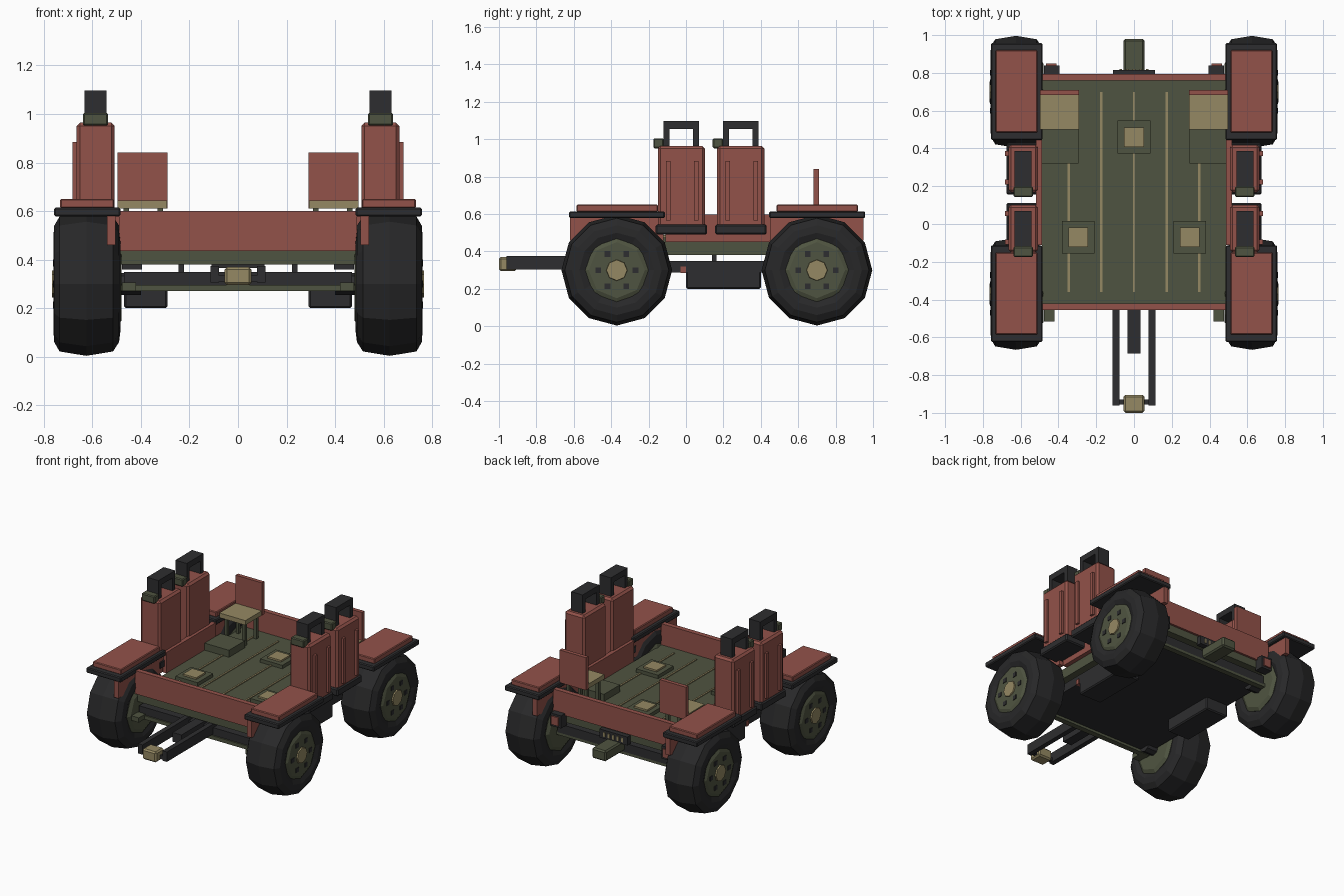
import bpy, bmesh, math
from mathutils import Matrix


def material(name, r, g, b):
    m = bpy.data.materials.new(name)
    m.diffuse_color = (r, g, b, 1)
    return m


RED = material("faded_red", 0.29, 0.085, 0.068)
GREEN = material("olive_green", 0.078, 0.088, 0.052)
TAN = material("sand_tan", 0.30, 0.25, 0.125)
DARK = material("charcoal", 0.027, 0.027, 0.029)
RUBBER = material("tyre_black", 0.021, 0.021, 0.022)


def finish(bm, name, mat):
    bmesh.ops.recalc_face_normals(bm, faces=bm.faces)
    me = bpy.data.meshes.new(name)
    bm.to_mesh(me)
    bm.free()
    me.materials.append(mat)
    ob = bpy.data.objects.new(name, me)
    bpy.context.collection.objects.link(ob)
    return ob


def box(name, mat, x, y, z, bevel=0.0):
    """Box from (min, max) ranges on each axis."""
    bm = bmesh.new()
    size = [r[1] - r[0] for r in (x, y, z)]
    mid = [(r[1] + r[0]) / 2 for r in (x, y, z)]
    bmesh.ops.create_cube(bm, size=1, matrix=Matrix.Translation(mid) @ Matrix.Diagonal((*size, 1)))
    ob = finish(bm, name, mat)
    if bevel:
        mod = ob.modifiers.new("bevel", "BEVEL")
        mod.width, mod.segments = bevel, 1
    return ob


def pair(name, mat, x, y, z, bevel=0.0):
    """The same box on the right and left."""
    box("right_" + name, mat, x, y, z, bevel)
    box("left_" + name, mat, (-x[1], -x[0]), y, z, bevel)


def lathe(name, mat, profile, sides, side, cy, cz):
    """Spin (x, radius) points about a crosswise axle; the ends are capped."""
    bm = bmesh.new()
    rings = []
    for x, r in profile:
        rings.append([bm.verts.new((side * x, cy + r * math.cos(2 * math.pi * i / sides),
                                    cz + r * math.sin(2 * math.pi * i / sides)))
                      for i in range(sides)])
    for a, b in zip(rings, rings[1:]):
        for i in range(sides):
            j = (i + 1) % sides
            bm.faces.new((a[i], a[j], b[j], b[i]))
    bm.faces.new(rings[0])
    bm.faces.new(rings[-1])
    return finish(bm, name, mat)


# Wheels: crowned tyre, hub, centre cap, bolts, axle stub
TYRE = [(0.50, 0.16), (0.485, 0.20), (0.49, 0.24), (0.515, 0.278), (0.625, 0.296),
        (0.735, 0.278), (0.757, 0.24), (0.76, 0.20), (0.745, 0.16)]
for end, cy in (("front", -0.37), ("rear", 0.70)):
    for label, s in (("right", 1), ("left", -1)):
        tag = f"{end}_{label}_"
        lathe(tag + "tyre", RUBBER, TYRE, 12, s, cy, 0.30)
        lathe(tag + "hub", GREEN, [(0.48, 0.15), (0.495, 0.176), (0.745, 0.176), (0.757, 0.15)],
              8, s, cy, 0.30)
        lathe(tag + "hub_cap", TAN, [(0.74, 0.06), (0.766, 0.055)], 8, s, cy, 0.30)
        lathe(tag + "axle_stub", DARK, [(0.40, 0.045), (0.49, 0.045)], 8, s, cy, 0.30)
        for i in range(6):
            a = math.pi / 3 * i
            by, bz = cy + 0.1 * math.cos(a), 0.30 + 0.1 * math.sin(a)
            bx = sorted((s * 0.74, s * 0.762))
            box(tag + "bolt", DARK, bx, (by - 0.015, by + 0.015), (bz - 0.015, bz + 0.015))
    # Fender slab, its red top plate and the inner skirt
    pair(end + "_fender", DARK, (0.485, 0.757), (cy - 0.255, cy + 0.257), (0.578, 0.615), 0.006)
    pair(end + "_fender_plate", RED, (0.51, 0.733), (cy - 0.215, cy + 0.22), (0.612, 0.65), 0.005)
    pair(end + "_fender_skirt", RED, (0.505, 0.54), (cy - 0.25, cy + 0.25), (0.46, 0.58))

# Deck, lower chassis and the pegs between them
box("deck", GREEN, (-0.487, 0.487), (-0.445, 0.78), (0.38, 0.45))
box("chassis_slab", DARK, (-0.47, 0.47), (-0.44, 0.77), (0.288, 0.35))
for y in (-0.43, 0.75):
    box("chassis_edge_bar", GREEN, (-0.48, 0.48), (y - 0.02, y + 0.02), (0.27, 0.296))
for y in (-0.35, 0.15, 0.65):
    pair("chassis_peg", DARK, (0.222, 0.245), (y - 0.012, y + 0.012), (0.34, 0.385))
pair("under_box", DARK, (0.29, 0.47), (0.0, 0.40), (0.20, 0.35), 0.008)
pair("side_marker", RED, (0.44, 0.476), (-0.03, 0.0), (0.285, 0.32))

# Walls
box("front_wall", RED, (-0.49, 0.49), (-0.455, -0.42), (0.435, 0.60))
box("rear_wall", RED, (-0.49, 0.49), (0.76, 0.795), (0.435, 0.60))
pair("side_wall", RED, (0.487, 0.518), (-0.11, 0.45), (0.45, 0.597))

# Deck strips and raised hatches
for x in (-0.345, -0.173, 0, 0.173, 0.345):
    box("deck_strip", TAN, (x - 0.006, x + 0.006), (-0.36, 0.70), (0.445, 0.456))
for x, y in ((0, 0.46), (-0.295, -0.07), (0.295, -0.07)):
    box("hatch", GREEN, (x - 0.087, x + 0.087), (y - 0.087, y + 0.087), (0.445, 0.475))
    box("hatch_pad", TAN, (x - 0.052, x + 0.052), (y - 0.052, y + 0.052), (0.47, 0.487))

# Rear corner seats with footrests
pair("seat", TAN, (0.292, 0.497), (0.50, 0.69), (0.61, 0.643))
pair("seat_back", RED, (0.29, 0.497), (0.682, 0.71), (0.61, 0.842))
pair("footrest", GREEN, (0.295, 0.487), (0.32, 0.50), (0.445, 0.50))
for x in (0.32, 0.46):
    for y in (0.53, 0.66):
        pair("seat_post", GREEN, (x - 0.011, x + 0.011), (y - 0.011, y + 0.011), (0.44, 0.615))

# Fuel canisters on side trays
for y in (-0.025, 0.293):
    pair("canister_tray", DARK, (0.50, 0.675), (y - 0.137, y + 0.137), (0.49, 0.545), 0.008)
    pair("canister", RED, (0.508, 0.665), (y - 0.126, y + 0.126), (0.53, 0.965), 0.014)
    for dy in (-0.07, 0.08):
        pair("canister_rib", RED, (0.655, 0.682), (y + dy - 0.013, y + dy + 0.013), (0.565, 0.885))
    for dy in (-0.078, 0.078):
        pair("handle_post", DARK, (0.542, 0.632), (y + dy - 0.016, y + dy + 0.016), (0.955, 1.06))
    pair("handle_grip", DARK, (0.542, 0.632), (y - 0.094, y + 0.094), (1.055, 1.097))
    pair("canister_cap", GREEN, (0.535, 0.638), (y - 0.15, y - 0.095), (0.952, 1.005), 0.006)

# Tow bars and front coupler
pair("tow_bar", DARK, (0.078, 0.113), (-0.96, -0.40), (0.305, 0.375))
box("centre_bar", DARK, (-0.035, 0.035), (-0.685, -0.40), (0.305, 0.37))
box("coupler_cross_bar", DARK, (-0.113, 0.113), (-0.955, -0.93), (0.31, 0.335))
box("coupler", TAN, (-0.055, 0.055), (-1.0, -0.905), (0.295, 0.37), 0.01)
pair("front_bracket", GREEN, (0.42, 0.477), (-0.515, -0.44), (0.272, 0.305))

# Rear hitch, plate with stripes and tail lamps
box("rear_hitch", GREEN, (-0.055, 0.055), (0.76, 0.98), (0.295, 0.37), 0.01)
box("rear_plate", DARK, (-0.11, 0.11), (0.775, 0.815), (0.365, 0.425))
for i in range(5):
    x = -0.07 + 0.035 * i
    box("plate_stripe", TAN, (x - 0.007, x + 0.007), (0.812, 0.82), (0.38, 0.41))
pair("tail_lamp_housing", DARK, (0.395, 0.477), (0.775, 0.84), (0.36, 0.45))
pair("tail_lamp", RED, (0.41, 0.465), (0.835, 0.85), (0.375, 0.435))
